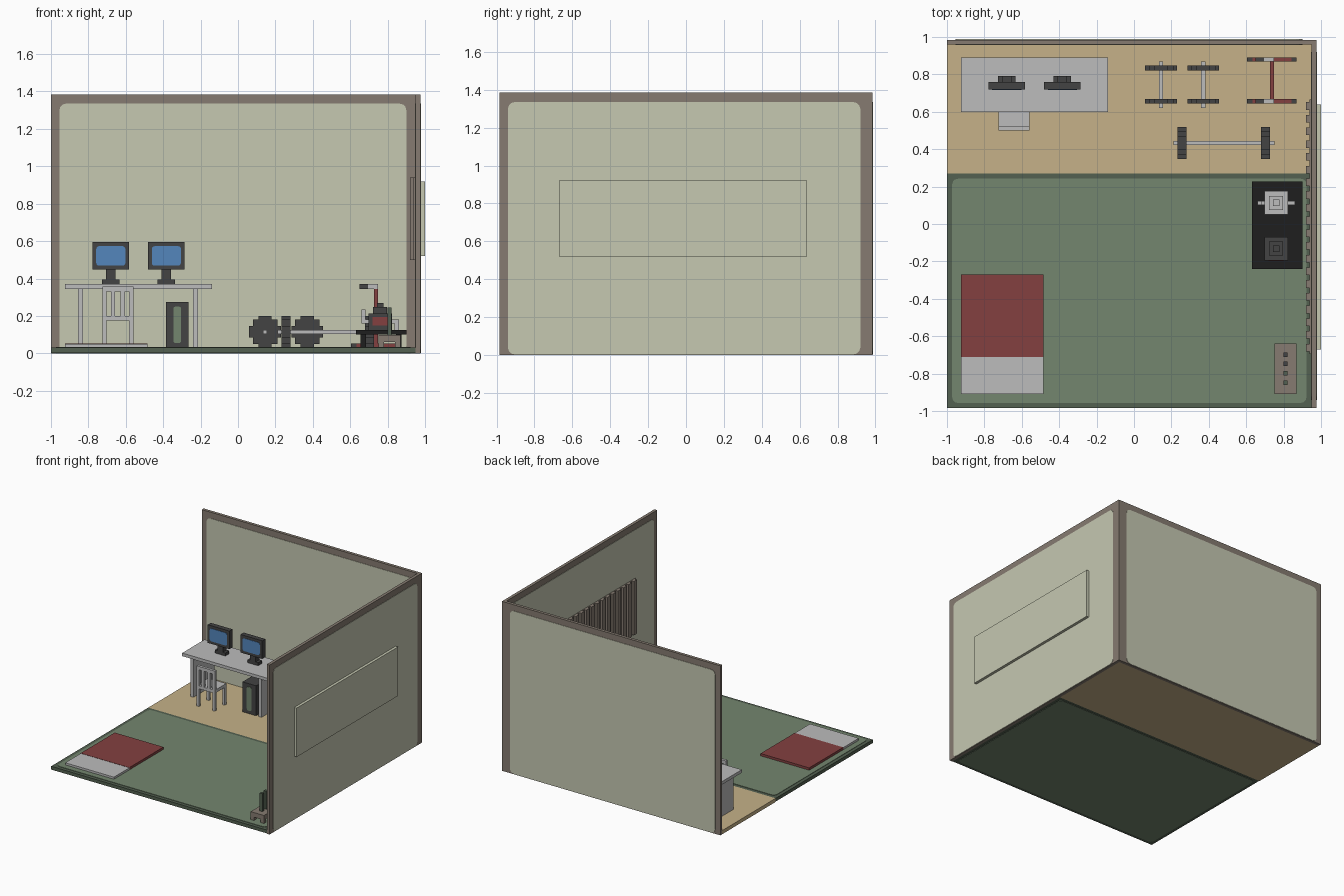
import bpy, bmesh
from mathutils import Vector

default_cube = bpy.data.objects.get("Cube")
if default_cube:
    bpy.data.objects.remove(default_cube)


def material(name, *display):
    """Flat material from display values, stored as linear."""
    colour = [value ** 2.2 for value in display] + [1]
    made = bpy.data.materials.new(name)
    made.use_nodes = True
    made.diffuse_color = colour
    shader = made.node_tree.nodes["Principled BSDF"]
    shader.inputs["Base Color"].default_value = colour
    return made


GREEN = material("mat green", .45, .52, .43)
DARK_GREEN = material("dark green", .33, .38, .32)
TAN = material("wood tan", .77, .69, .53)
BEIGE = material("wall beige", .77, .78, .69)
BROWN = material("trim brown", .52, .48, .44)
RED = material("dull red", .51, .26, .26)
GREY = material("light grey", .73, .73, .73)
DARK = material("dark grey", .27, .27, .27)
BLACK = material("near black", .14, .14, .14)
BLUE = material("screen blue", .33, .52, .73)


def build(name, colour, *parts, round_axis=None, radius=0):
    """Join boxes given as (x span, y span, z span), rounding edges along an axis."""
    bm = bmesh.new()
    for part in parts:
        low = Vector([min(span) for span in part])
        high = Vector([max(span) for span in part])
        for vert in bmesh.ops.create_cube(bm, size=1)["verts"]:
            vert.co = (low + high) / 2 + vert.co * (high - low)
    if round_axis is not None:
        corners = []
        for edge in bm.edges:
            start, end = [vert.co for vert in edge.verts]
            if abs((end - start).normalized()[round_axis]) > .9:
                corners.append(edge)
        bmesh.ops.bevel(bm, geom=corners, offset=radius, segments=3,
                        profile=.5, affect='EDGES')
    mesh = bpy.data.meshes.new(name)
    bm.to_mesh(mesh)
    bm.free()
    mesh.materials.append(colour)
    thing = bpy.data.objects.new(name, mesh)
    bpy.context.collection.objects.link(thing)


def about(centre, width):
    """Span of a given width around a centre."""
    return (centre - width / 2, centre + width / 2)


def ends(span, width):
    """The two end pieces of a span, each of a given width."""
    low, high = span
    return [(low, low + width), (high - width, high)]


def grow(span, amount):
    """Span widened, or narrowed, at both ends."""
    return (span[0] - amount, span[1] + amount)


# Room limits
X, Y, Z = 0, 1, 2
FLOOR, CEILING, THIN = .03, 1.385, .003
SIDE, BACK, FRONT = .95, .96, -.985
OUTER_SIDE, OUTER_BACK = SIDE + .025, -FRONT
SEAM = .27

# Floor: bordered mat in front, wood strip behind
mat_x, mat_y = (-1, SIDE), (FRONT, SEAM)
build("mat_border", DARK_GREEN, (mat_x, mat_y, (THIN, FLOOR)))
build("mat_field", GREEN, (grow(mat_x, -.028), grow(mat_y, -.028), (0, FLOOR + THIN)),
      round_axis=Z, radius=.03)
build("wood_floor", TAN, (mat_x, (SEAM, BACK), (0, FLOOR)))

# Walls with rounded panels showing on both faces
back_y, side_x = (BACK, OUTER_BACK), (SIDE, OUTER_SIDE)
panel_z = (THIN, CEILING - .05)
build("back_wall", BROWN, ((-1, OUTER_SIDE), back_y, (0, CEILING)))
build("right_wall", BROWN, (side_x, (FRONT, OUTER_BACK), (0, CEILING)))
build("back_panel", BEIGE, ((-.955, .9), grow(back_y, THIN), panel_z),
      round_axis=Y, radius=.035)
build("right_panel", BEIGE, (grow(side_x, THIN), (-.94, .92), panel_z),
      round_axis=X, radius=.035)

# Window: outer plate and slatted blind inside
window_y, window_z = (-.67, .64), (.52, .92)
build("window_plate", BEIGE, ((OUTER_SIDE, 1), window_y, window_z))
blind_y, blind_z = grow(window_y, .025), grow(window_z, .02)
build("blind_back", BROWN, ((SIDE - .012, SIDE), blind_y, blind_z))
SLATS = 20
pitch = (blind_y[1] - blind_y[0]) / SLATS
build("blind_slats", BROWN, *[
    ((SIDE - .03, SIDE), about(blind_y[0] + pitch * (slat + .5), pitch * .6), blind_z)
    for slat in range(SLATS)])

# Desk on two side panels
DESK = .37
desk_y = (.6, .89)
build("desk_top", GREY, ((-.925, -.14), desk_y, (DESK - .025, DESK)))
build("desk_sides", GREY, *[
    (side, grow(desk_y, -.01), (FLOOR, DESK - .025)) for side in ends((-.855, -.215), .025)])

# Chair: seat, legs and slatted back
SEAT, BAR = .2, .022
chair_x, chair_y = (-.725, -.56), (.5, .65)
chair_back, chair_front = ends(chair_y, BAR)
build("chair_seat", GREY, (chair_x, chair_y, (SEAT - .025, SEAT)))
build("chair_front_legs", GREY, *[
    (leg, chair_front, (FLOOR, SEAT - .025)) for leg in ends(chair_x, BAR)])
build("chair_back_posts", GREY, *[
    (post, chair_back, (FLOOR, DESK - .04)) for post in ends(chair_x, BAR)])
build("chair_back_slats", GREY, *[
    (slat, chair_back, (SEAT, DESK - .04)) for slat in ends(grow(chair_x, -.045), BAR)])
build("chair_top_rail", GREY, (chair_x, chair_back, (DESK - .04, DESK - .012)))

# Monitors
case_y, case_z, stand_y = (.72, .76), (.447, .595), (.74, .79)
for side, middle in (("left", -.68), ("right", -.383)):
    case_x = about(middle, .196)
    build("monitor_" + side, DARK,
          (case_x, case_y, case_z),
          (about(middle, .05), stand_y, (DESK, case_z[1] - .07)),
          (about(middle, .095), grow(stand_y, 0), (DESK, DESK + .025)))
    build("screen_" + side, BLUE,
          (grow(case_x, -.02), about(case_y[0], .006), grow(case_z, -.022)),
          round_axis=Y, radius=.015)

# Computer tower
tower_x, tower_y, tower_z = about(-.325, .122), (.61, .82), (FLOOR, .275)
build("tower", DARK, (tower_x, tower_y, tower_z))
build("tower_window", GREEN,
      (grow(tower_x, -.04), about(tower_y[0], .006), grow(tower_z, -.025)),
      round_axis=Y, radius=.013)

# Floor bed
bed_x, fold = (-.925, -.485), -.71
build("bed_blanket", RED, (bed_x, (fold, -.27), (FLOOR, FLOOR + .022)))
build("bed_pillow", GREY, (bed_x, (fold - .2, fold), (FLOOR, FLOOR + .02)))


# Weights: stepped discs on square bars
DISC = .17
AXLE = FLOOR + DISC / 2
STEPS = ((DISC, .06), (.13, .13), (.07, DISC))


def disc_across(x_span, middle):
    return [(x_span, about(middle, wide), about(AXLE, high)) for wide, high in STEPS]


def disc_along(middle, y_span):
    return [(about(middle, wide), y_span, about(AXLE, high)) for wide, high in STEPS]


bar_z = about(AXLE, BAR)
for side, middle in (("left", .145), ("right", .37)):
    bar_y = (.62, .87)
    near, far = ends(grow(bar_y, -.023), .026)
    build("dumbbell_bar_" + side, GREY, (about(middle, BAR), bar_y, bar_z))
    build("dumbbell_discs_" + side, DARK,
          *disc_along(middle, near), *disc_along(middle, far))
barbell_x, barbell_y = (.21, .75), .433
near, far = ends(grow(barbell_x, -.023), .048)
build("barbell_bar", GREY, (barbell_x, about(barbell_y, BAR), bar_z))
build("barbell_discs", DARK,
      *disc_across(near, barbell_y), *disc_across(far, barbell_y))

# Exercise machine: two side frames joined by a beam
foot_x, foot_z = (.605, .87), (FLOOR, FLOOR + BAR)
frame_y, post_x, grip_z = (.645, .89), about(.738, BAR), (.345, .37)
rails = ends(frame_y, BAR)
build("machine_beam", RED, (post_x, frame_y, (.17, .195)))
build("machine_rails", RED, *[(grow(foot_x, -.028), rail, foot_z) for rail in rails])
build("machine_posts", RED, *[(post_x, rail, (FLOOR, grip_z[0])) for rail in rails])
build("machine_feet", DARK, *[
    (foot, rail, foot_z) for rail in rails for foot in ends(foot_x, .028)])
build("machine_grips", DARK, *[((.65, .695), rail, grip_z) for rail in rails])
build("machine_handles", GREY, *[((.695, post_x[1]), rail, grip_z) for rail in rails])

# Low black table
TABLE = .125
table_x, table_y = (.63, .9), (-.24, .227)
build("table_top", BLACK, (table_x, table_y, (TABLE - .025, TABLE)))
build("table_legs", BLACK, *[
    (leg_x, leg_y, (FLOOR, TABLE - .025))
    for leg_x in ends(grow(table_x, -.025), FLOOR)
    for leg_y in ends(grow(table_y, -.025), FLOOR)])

# Stepped urns standing on the table
URN = .76
for name, colour, middle, tall in (("light", GREY, .113, .13), ("dark", DARK, -.132, .145)):
    build("urn_" + name, colour, *[
        (about(URN, wide), about(middle, wide), (TABLE, TABLE + share * tall))
        for wide, share in ((.125, .6), (.075, .85), (.035, 1))])
    if colour == GREY:
        arm_y = about(middle, BAR)
        left, right = ends(about(URN, .2), BAR)
        build("urn_arms", GREY, (about(URN, .2), arm_y, (.16, .18)),
              (left, arm_y, (.16, .235)), (right, arm_y, (TABLE, .18)))
    else:
        build("urn_badge", RED, (about(URN, .08), about(middle - .063, .006), (.15, .195)))

# Brown rack with a row of four posts
RACK = .098
rack_x, rack_y = about(.81, .12), (-.908, -.64)
build("rack_top", BROWN, (rack_x, rack_y, (RACK - .038, RACK)))
build("rack_legs", BROWN, *[
    (leg_x, leg_y, (FLOOR, RACK - .038))
    for leg_x in ends(rack_x, FLOOR) for leg_y in ends(rack_y, FLOOR)])
for post in range(4):
    middle = rack_y[0] + .06 + post * .05
    build("rack_post_" + "abcd"[post], DARK_GREEN if post < 2 else DARK,
          (about(.81, .024), about(middle, .024), (RACK, .245)))
